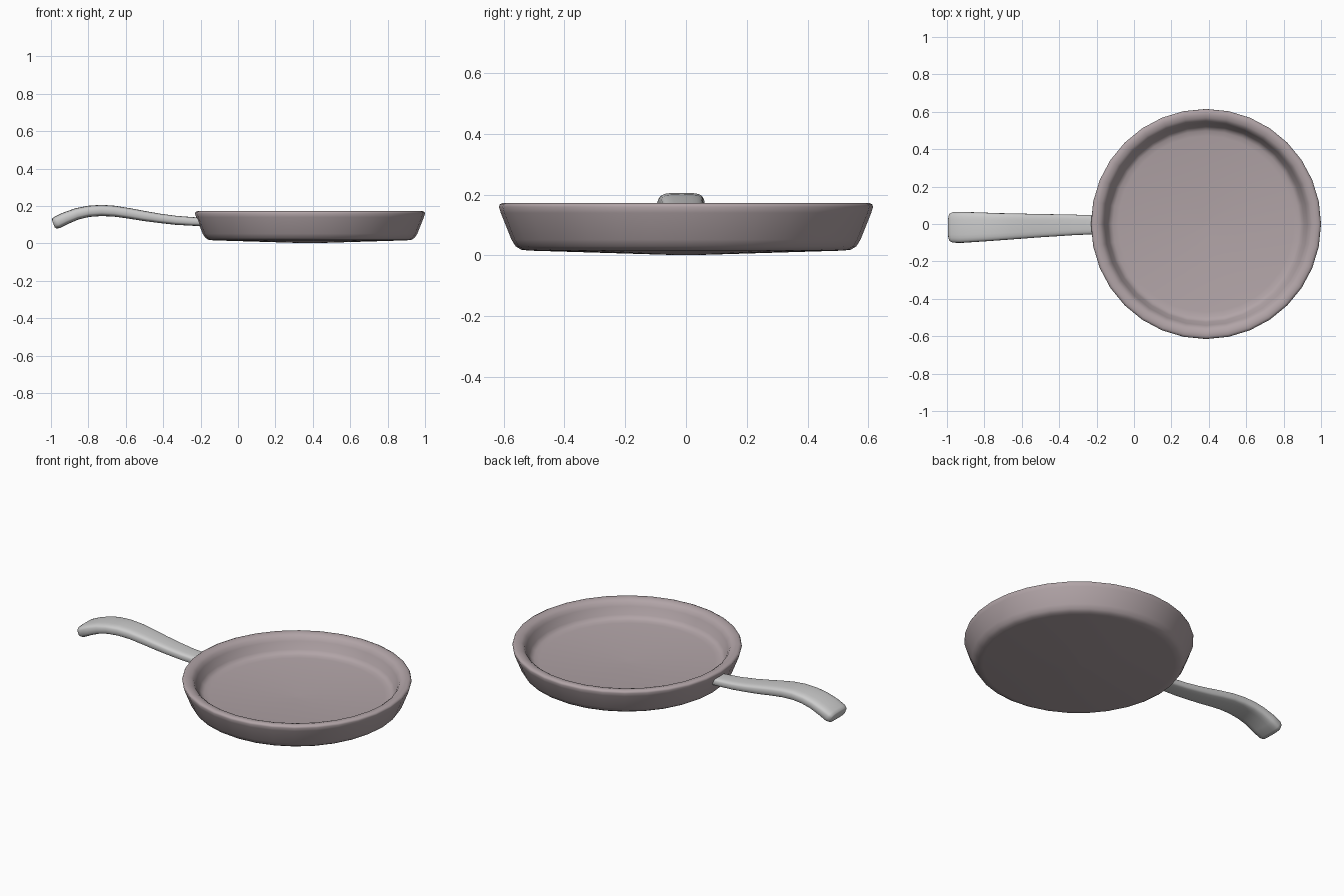
import bpy, bmesh, math
from mathutils import Vector

if "Cube" in bpy.data.objects:
    bpy.data.objects.remove(bpy.data.objects["Cube"])


def make_object(name, rings, color=None, angle=60):
    """Skin a list of rings (same point count) and cap both ends."""
    bm = bmesh.new()
    loops = [[bm.verts.new(p) for p in ring] for ring in rings]
    n = len(loops[0])
    for a, b in zip(loops, loops[1:]):
        for i in range(n):
            j = (i + 1) % n
            bm.faces.new((a[i], a[j], b[j], b[i]))
    for loop in (loops[0], loops[-1]):
        c = bm.verts.new(sum((v.co for v in loop), Vector()) / n)
        for i in range(n):
            bm.faces.new((loop[i], loop[(i + 1) % n], c))
    bmesh.ops.recalc_face_normals(bm, faces=bm.faces)
    mesh = bpy.data.meshes.new(name)
    bm.to_mesh(mesh)
    bm.free()
    obj = bpy.data.objects.new(name, mesh)
    bpy.context.collection.objects.link(obj)
    if color:
        mat = bpy.data.materials.new(name + "_finish")
        mat.diffuse_color = color
        mat.use_nodes = True
        mat.node_tree.nodes["Principled BSDF"].inputs["Base Color"].default_value = mat.diffuse_color
        mesh.materials.append(mat)
    bpy.ops.object.select_all(action='DESELECT')
    obj.select_set(True)
    bpy.context.view_layer.objects.active = obj
    bpy.ops.object.shade_smooth_by_angle(angle=math.radians(angle))
    return obj


# Pan: lathed profile (radius, z) from underside centre, over the rim, to the floor
profile = [(0.02, 0.001), (0.515, 0.016), (0.542, 0.019), (0.56, 0.03), (0.574, 0.052),
           (0.609, 0.14), (0.615, 0.16), (0.612, 0.168), (0.602, 0.173), (0.585, 0.173),
           (0.567, 0.168), (0.553, 0.158), (0.542, 0.138), (0.524, 0.096), (0.513, 0.082),
           (0.498, 0.075), (0.47, 0.071), (0.02, 0.056)]
SIDES = 32
pan_rings = [[Vector((0.385 + r * math.cos(2 * math.pi * i / SIDES),
                      r * math.sin(2 * math.pi * i / SIDES), z)) for i in range(SIDES)]
             for r, z in profile]
make_object("pan", pan_rings, (0.44, 0.37, 0.385, 1))

# Handle: rounded-rectangle sections (x, z, y centre, half width, half thickness)
stations = [(-0.987, 0.104, -0.018, 0.062, 0.020), (-0.982, 0.106, -0.018, 0.074, 0.029),
            (-0.965, 0.113, -0.018, 0.082, 0.034), (-0.92, 0.135, -0.018, 0.083, 0.033),
            (-0.86, 0.158, -0.017, 0.080, 0.031), (-0.80, 0.171, -0.016, 0.077, 0.030),
            (-0.73, 0.176, -0.015, 0.073, 0.030), (-0.66, 0.172, -0.013, 0.070, 0.029),
            (-0.58, 0.160, -0.011, 0.066, 0.028), (-0.50, 0.146, -0.009, 0.062, 0.027),
            (-0.42, 0.134, -0.007, 0.059, 0.025), (-0.33, 0.123, -0.005, 0.055, 0.024),
            (-0.24, 0.117, -0.004, 0.052, 0.023), (-0.195, 0.115, -0.003, 0.051, 0.022)]
handle_rings = []
for k, (x, z, yc, w, t) in enumerate(stations):
    a, b = stations[max(k - 1, 0)], stations[min(k + 1, len(stations) - 1)]
    tangent = Vector((b[0] - a[0], 0, b[1] - a[1])).normalized()
    normal = Vector((-tangent.z, 0, tangent.x))
    ring = []
    for i in range(24):
        c, s = math.cos(math.tau * i / 24), math.sin(math.tau * i / 24)
        u = math.copysign(abs(c) ** 0.55, c) * w
        v = math.copysign(abs(s) ** 0.6, s) * t
        ring.append(Vector((x, yc + u, z)) + normal * v)
    handle_rings.append(ring)
make_object("handle", handle_rings)
